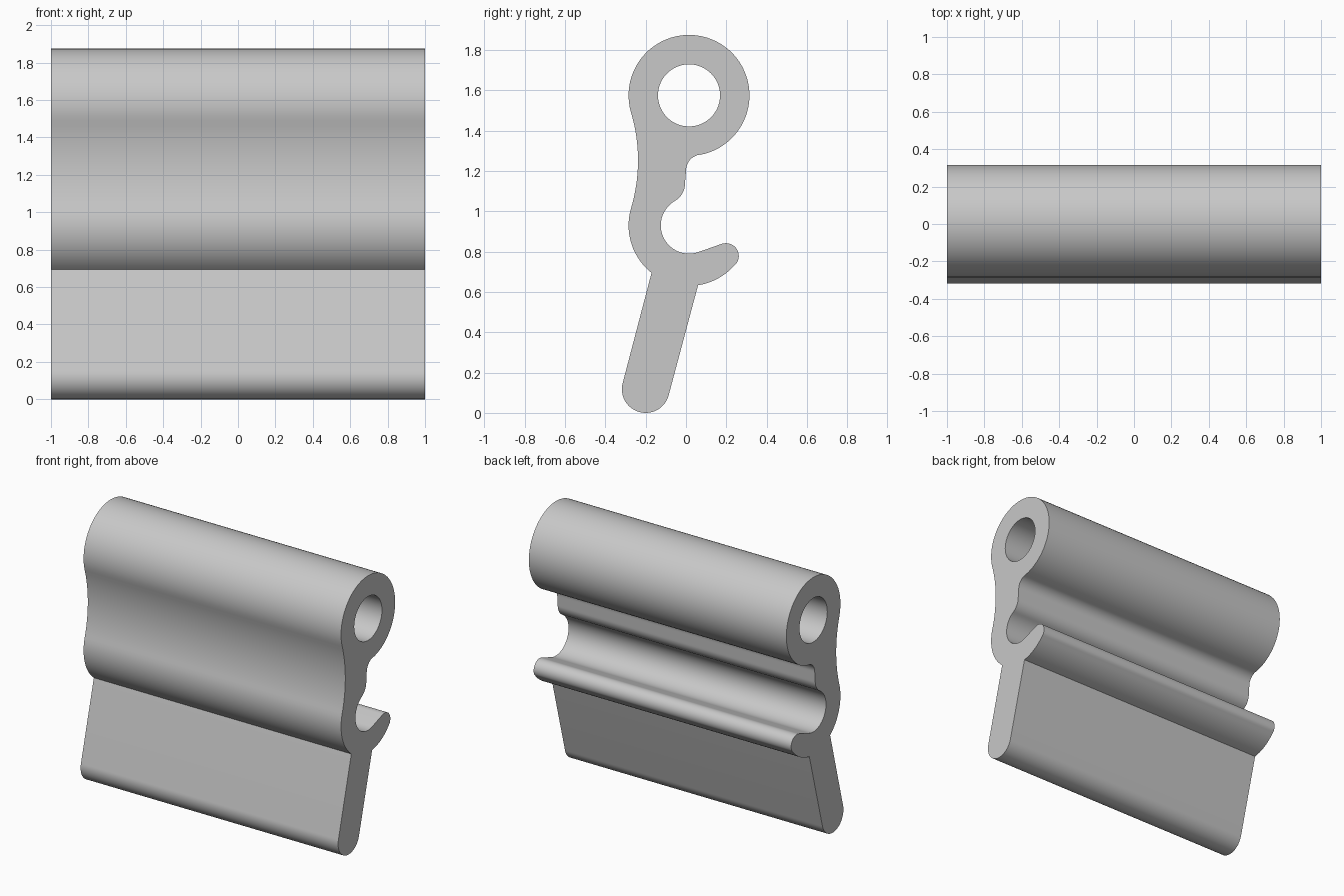
import bpy
import bmesh
from math import cos, sin, radians, ceil

if "Cube" in bpy.data.objects:
    bpy.data.objects.remove(bpy.data.objects["Cube"], do_unlink=True)

HALF_LENGTH = 1.0
RING = (0.015, 1.575)    # centre of the tube at the top
HOOK = (0.015, 0.93)     # centre of the open channel


def arc(centre, radius, start, end, step=5):
    """Points (y, z) along an arc, angles in degrees."""
    n = max(2, ceil(abs(end - start) / step))
    angles = [radians(start + (end - start) * i / n) for i in range(n + 1)]
    return [(centre[0] + radius * cos(a), centre[1] + radius * sin(a)) for a in angles]


def add_loop(bm, points):
    """Closed edge loop at the right end, skipping doubled points."""
    clean = []
    for p in points:
        if not clean or abs(p[0] - clean[-1][0]) + abs(p[1] - clean[-1][1]) > 0.004:
            clean.append(p)
    verts = [bm.verts.new((-HALF_LENGTH, y, z)) for y, z in clean]
    return [bm.edges.new((v, verts[i - 1])) for i, v in enumerate(verts)]


# Outer profile, counterclockwise from the underside of the tube
outline = (
    arc(RING, 0.30, -80, 196.6)                    # tube
    + arc((-1.068, 1.2525), 0.83, 16.6, -16.6, 2)  # hollow front of the neck
    + arc(HOOK, 0.30, 163.4, 231.7)                # front of the hook
    + arc((-0.20, 0.118), 0.118, 165.2, 345.2)     # rounded foot of the blade
    + arc(HOOK, 0.30, -81.4, -39.7)                # underside of the hook
    + arc((0.198, 0.778), 0.064, -39.7, 110, 10)   # hook lip
    + arc(HOOK, 0.14, -70, -240)                   # channel
    + arc((-0.105, 1.138), 0.10, -60, 0)           # bump above the channel
    + arc((0.08, 1.202), 0.08, 180, 100)           # fillet below the tube
)
bore = arc(RING, 0.154, 0, 355)

# Fill the section with its bore and extrude it along x
bm = bmesh.new()
edges = add_loop(bm, outline) + add_loop(bm, bore)
bmesh.ops.triangle_fill(bm, edges=edges, use_beauty=True)
result = bmesh.ops.extrude_face_region(bm, geom=bm.faces[:], use_keep_orig=True)
end_verts = [g for g in result["geom"] if isinstance(g, bmesh.types.BMVert)]
bmesh.ops.translate(bm, verts=end_verts, vec=(2 * HALF_LENGTH, 0, 0))
bmesh.ops.recalc_face_normals(bm, faces=bm.faces[:])
mesh = bpy.data.meshes.new("hook_strip")
bm.to_mesh(mesh)
bm.free()
strip = bpy.data.objects.new("hook_strip", mesh)
bpy.context.collection.objects.link(strip)

# Plain grey
colour = (0.58, 0.58, 0.58, 1)
grey = bpy.data.materials.new("light_grey")
grey.use_nodes = True
grey.diffuse_color = colour
grey.node_tree.nodes["Principled BSDF"].inputs["Base Color"].default_value = colour
mesh.materials.append(grey)

# Smooth curves, crisp ends and blade joints
bpy.ops.object.select_all(action="DESELECT")
strip.select_set(True)
bpy.context.view_layer.objects.active = strip
bpy.ops.object.shade_smooth_by_angle(angle=radians(30))
